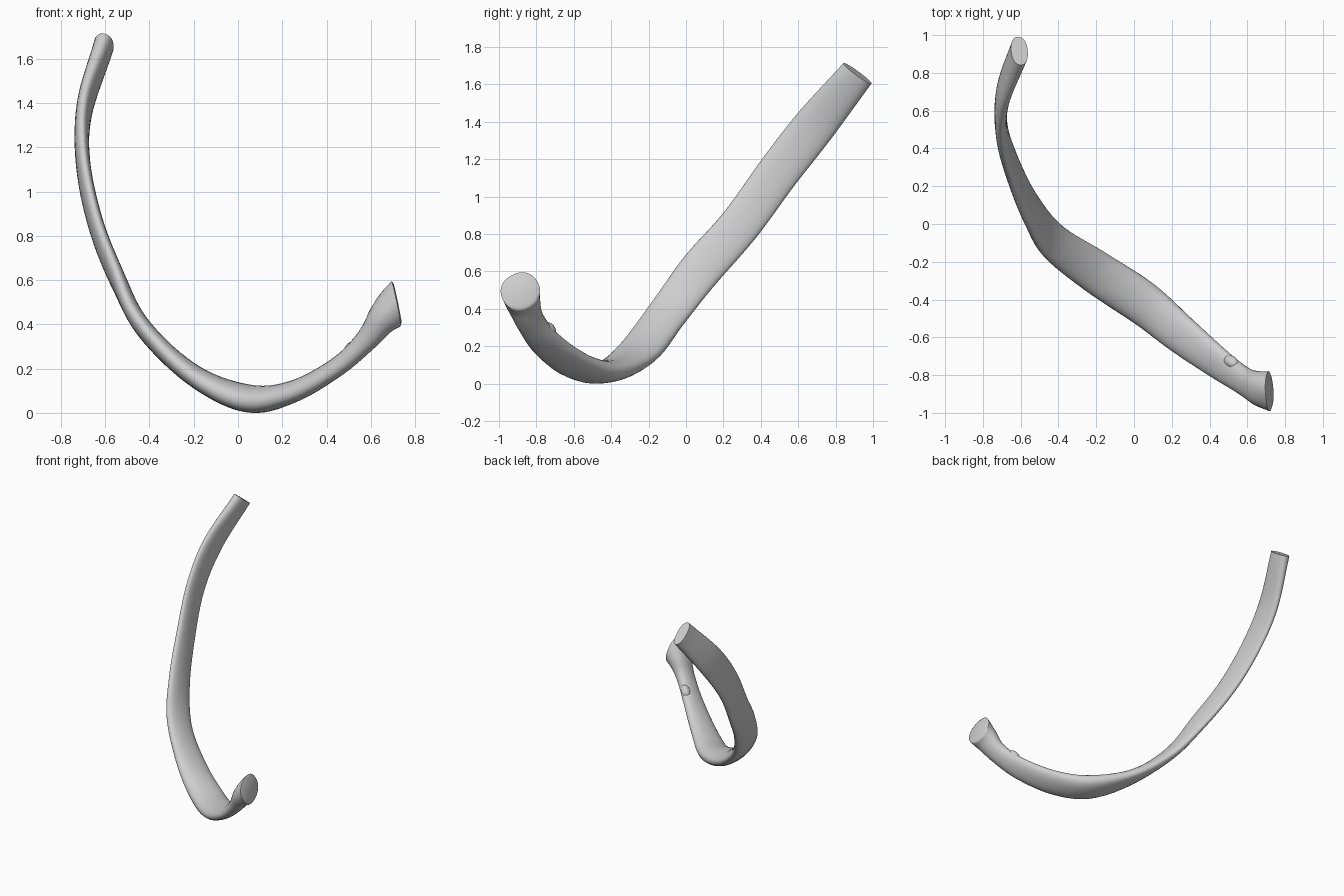
import bpy, bmesh, math
from mathutils import Vector

if "Cube" in bpy.data.objects:
    bpy.data.objects.remove(bpy.data.objects["Cube"])

# Rib stations: centre, half-width vector of the flat section, half-thickness
STATIONS = [
    ((-.607, .912, 1.664), (0, .085, -.042), .046),
    ((-.694, .68, 1.38), (0, .088, -.070), .036),
    ((-.700, .485, 1.13), (0, .087, -.070), .032),
    ((-.642, .285, .855), (.005, .086, -.068), .033),
    ((-.545, .07, .61), (.02, .080, -.078), .036),
    ((-.425, -.10, .385), (.045, .080, -.065), .040),
    ((-.200, -.26, .175), (.045, .105, -.025), .048),
    ((.050, -.425, .070), (.05, .105, .012), .060),
    ((.250, -.59, .102), (.045, .090, .030), .048),
    ((.450, -.745, .215), (.035, .070, .040), .042),
    ((.580, -.835, .335), (.02, .065, .040), .050),
    ((.660, -.875, .440), (.005, .085, .040), .072),
    ((.715, -.890, .500), (-.01, .092, .050), .098),
]
STEPS, SIDES = 8, 28


def spline(vals, i, t):
    # Catmull-Rom through the stations
    n = len(vals) - 1
    b, c = vals[i], vals[i + 1]
    a = vals[i - 1] if i else b * 2 - c
    d = vals[i + 2] if i + 2 <= n else c * 2 - b
    return 0.5 * (2 * b + (c - a) * t + (2 * a - 5 * b + 4 * c - d) * t * t
                  + (3 * b - a - 3 * c + d) * t ** 3)


def sgn_pow(v, p):
    return math.copysign(abs(v) ** p, v)


bone = bpy.data.materials.new("bone_grey")
bone.diffuse_color = (.62, .62, .62, 1)
bone.use_nodes = True
bone.node_tree.nodes["Principled BSDF"].inputs["Base Color"].default_value = bone.diffuse_color

# Interpolated centre line
cols = [[Vector(s[0]) for s in STATIONS], [Vector(s[1]) for s in STATIONS],
        [s[2] for s in STATIONS]]
keys = [(i, k / STEPS) for i in range(len(STATIONS) - 1) for k in range(STEPS)]
keys.append((len(STATIONS) - 2, 1.0))
path = [[spline(c, i, t) for c in cols] for i, t in keys]

# Rib shaft: sweep of rounded flat sections
bm = bmesh.new()
rings = []
last = len(path) - 1
for j, (p, w, th) in enumerate(path):
    tan = (path[min(j + 1, last)][0] - path[max(j - 1, 0)][0]).normalized()
    # the joint face of the head turns outward
    f = max(0, 1 - (last - j) / (STEPS * 1.2))
    tan = tan.lerp(Vector((.97, .03, .2)), f).normalized()
    w = w - tan * w.dot(tan) * .8
    v = tan.cross(w).normalized() * th
    ring = []
    for k in range(SIDES):
        a = math.tau * k / SIDES
        ring.append(bm.verts.new(p + w * sgn_pow(math.cos(a), .9)
                                 + v * sgn_pow(math.sin(a), .9)))
    rings.append(ring)
for r, s in zip(rings, rings[1:]):
    for k in range(SIDES):
        m = (k + 1) % SIDES
        bm.faces.new((r[k], r[m], s[m], s[k]))
bm.faces.new(rings[0])
head = bm.faces.new(rings[-1])
# Slightly domed joint face
bm.normal_update()
inner = bmesh.ops.inset_region(bm, faces=[head], thickness=.015, depth=.006)
bmesh.ops.recalc_face_normals(bm, faces=bm.faces)
mesh = bpy.data.meshes.new("rib_shaft")
bm.to_mesh(mesh)
bm.free()
rib = bpy.data.objects.new("rib_shaft", mesh)
bpy.context.collection.objects.link(rib)

# Tubercle: small bump on the neck
bpy.ops.mesh.primitive_uv_sphere_add(segments=16, ring_count=10, radius=1,
                                     location=(.515, -.735, .295),
                                     rotation=(0, -.7, -.6))
bump = bpy.context.object
bump.name = "tubercle"
bump.scale = (.05, .032, .03)

for ob in (rib, bump):
    ob.data.materials.append(bone)
    bpy.ops.object.select_all(action='DESELECT')
    ob.select_set(True)
    bpy.context.view_layer.objects.active = ob
    bpy.ops.object.shade_smooth_by_angle(angle=math.radians(40))

# Stand on the ground, centred
pts = [v.co for v in mesh.vertices]
lo = [min(p[i] for p in pts) for i in range(3)]
hi = [max(p[i] for p in pts) for i in range(3)]
shift = Vector((-(lo[0] + hi[0]) / 2, -(lo[1] + hi[1]) / 2, -lo[2]))
for ob in (rib, bump):
    ob.location += shift
